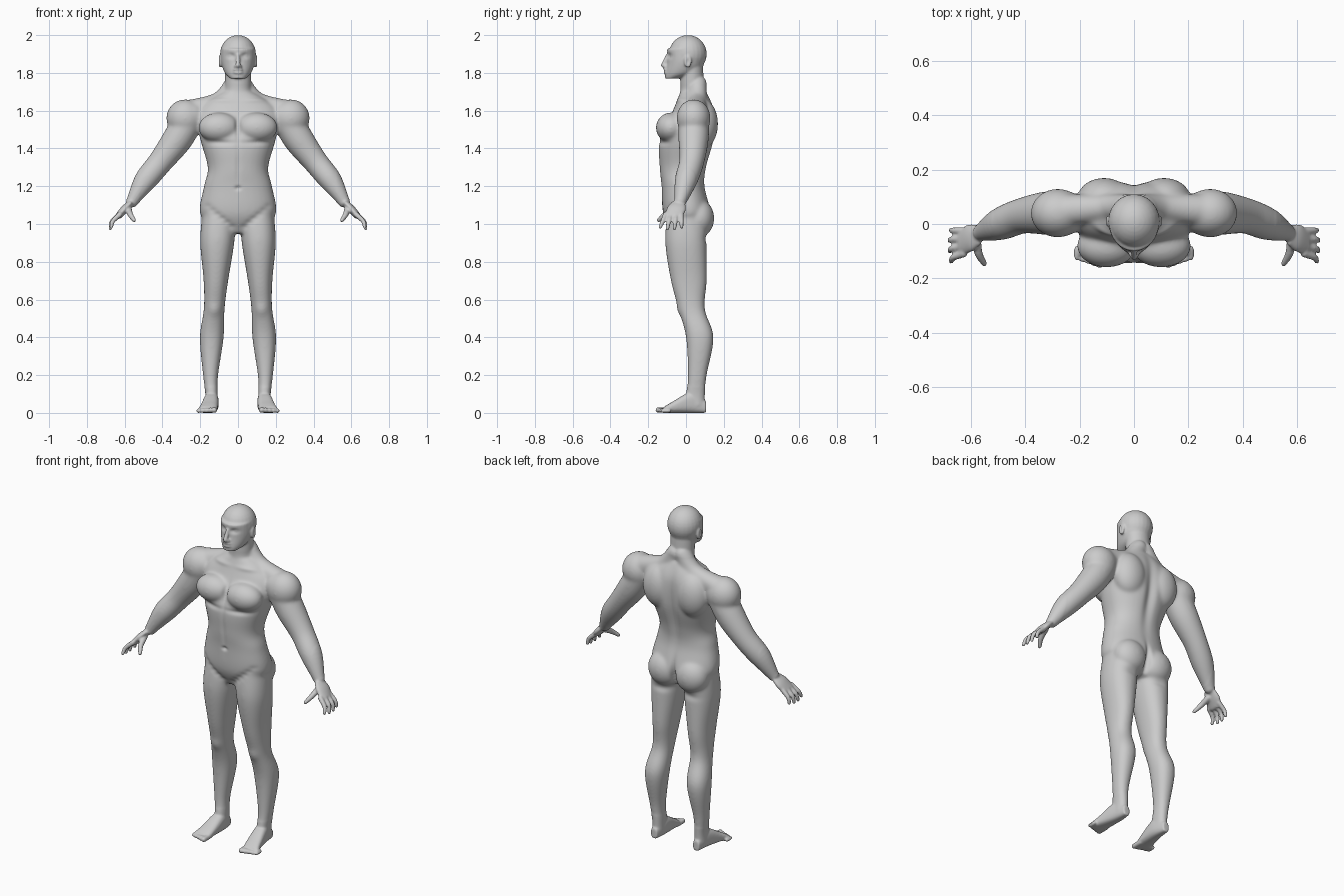
import bpy
import bmesh
from math import cos, sin, tau, exp, copysign
from mathutils import Vector, Matrix

default_cube = bpy.data.objects.get("Cube")
if default_cube:
    bpy.data.objects.remove(default_cube)

X, Y, Z = Matrix.Identity(3)
bm = bmesh.new()


def spline(rows, steps=6):
    """Smooth curve through rows of any length."""
    rows = [Vector(row) for row in rows]
    padded = [rows[0], *rows, rows[-1]]
    curve = []
    for before, start, end, after in zip(padded, padded[1:], padded[2:], padded[3:]):
        for step in range(steps):
            points = [start, start + (end - before) / 6, end - (after - start) / 6, end]
            while len(points) > 1:
                points = [p.lerp(q, step / steps) for p, q in zip(points, points[1:])]
            curve.append(points[0])
    return curve + [rows[-1]]


def section(center, side, up, power=1, sides=32):
    """Closed cross-section: an ellipse, squarer when power is below one."""
    def bend(value):
        return copysign(abs(value) ** power, value)
    angles = [tau * i / sides for i in range(sides)]
    return [center + side * bend(cos(a)) + up * bend(sin(a)) for a in angles]


def loft(sections):
    """Skin a row of cross-sections and cap both ends."""
    rings = [[bm.verts.new(point) for point in points] for points in sections]
    for low, high in zip(rings, rings[1:]):
        for i in range(len(low)):
            j = (i + 1) % len(low)
            bm.faces.new((low[i], low[j], high[j], high[i]))
    bm.faces.new(rings[0])
    bm.faces.new(rings[-1])


def ring(height, half_width, front, back, middle=0):
    return height, half_width, front, back, middle


def stack(*rings, power=.9):
    """Skin a column of horizontal rings."""
    loft([section(Vector((middle, (front + back) / 2, height)), X * half_width,
                  Y * (back - front) / 2, power)
          for height, half_width, front, back, middle in spline(rings)])


def blob(center, size):
    matrix = Matrix.Translation(center) @ Matrix.Diagonal((*size, 1))
    bmesh.ops.create_uvsphere(bm, u_segments=24, v_segments=16, radius=1, matrix=matrix)


def limb(*joints, flat=1):
    """Round-ended tube through joints of x, y, z and radius."""
    path = spline(joints)
    centers = [Vector(joint[:3]) for joint in path]
    sections = []
    for i, joint in enumerate(path):
        ahead = centers[min(i + 1, len(path) - 1)]
        along = (ahead - centers[max(i - 1, 0)]).normalized()
        guide = X if abs(along.y) > .9 else Y
        across = (guide - along * along.dot(guide)).normalized()
        radius = joint[3]
        sections.append(section(centers[i], along.cross(across) * radius,
                                across * radius * flat))
    loft(sections)
    for center, joint in ((centers[0], path[0]), (centers[-1], path[-1])):
        blob(center, Vector((1, flat, 1)) * joint[3])


# Torso, from crotch to the base of the neck
stack(ring(height=.95, half_width=.1, front=-.07, back=.08),
      ring(height=1.05, half_width=.2, front=-.12, back=.13),
      ring(height=1.2, half_width=.18, front=-.13, back=.1),
      ring(height=1.3, half_width=.16, front=-.14, back=.11),
      ring(height=1.45, half_width=.2, front=-.14, back=.15),
      ring(height=1.6, half_width=.22, front=-.07, back=.15),
      ring(height=1.7, half_width=.08, front=-.03, back=.11))

# Main muscles: chest, shoulder blade, buttock, shoulder, neck to shoulder
blob(center=(.1, -.08, 1.51), size=(.11, .08, .08))
blob(center=(.11, .09, 1.53), size=(.1, .08, .13))
blob(center=(.09, .07, 1.03), size=(.1, .08, .1))
blob(center=(.28, .04, 1.56), size=(.1, .09, .1))
limb((.02, .06, 1.74, .05), (.1, .06, 1.65, .05), (.24, .05, 1.6, .06))

# Neck
stack(ring(height=1.6, half_width=.09, front=-.03, back=.13),
      ring(height=1.7, half_width=.07, front=-.03, back=.1),
      ring(height=1.84, half_width=.07, front=-.03, back=.09), power=1)

# Head: skull, face, nose, lips and ears
blob(center=(0, .01, 1.9), size=(.095, .1, .1))
stack(ring(height=1.77, half_width=.04, front=-.11, back=-.04),
      ring(height=1.8, half_width=.07, front=-.11, back=.06),
      ring(height=1.86, half_width=.09, front=-.1, back=.1),
      ring(height=1.93, half_width=.09, front=-.1, back=.1), power=1)
limb((0, -.1, 1.89, .01), (0, -.12, 1.84, .013))
blob(center=(.012, -.11, 1.835), size=(.01, .01, .01))
for lip_height in (1.802, 1.815):
    blob(center=(0, -.106, lip_height), size=(.027, .014, .007))
blob(center=(.096, .01, 1.86), size=(.01, .02, .034))

# Arm and palm
limb((.25, .04, 1.57, .08), (.32, .04, 1.45, .08), (.41, .03, 1.33, .066),
     (.49, 0, 1.23, .06), (.56, -.03, 1.12, .032))
limb((.57, -.04, 1.11, .015), (.6, -.05, 1.08, .02), (.63, -.07, 1.045, .018), flat=2.5)

# Fingers fan out from the palm, the outer ones shorter
for finger in range(4):
    fan = finger - 1.5
    reach = 1 - fan * fan / 20
    base, tip = .028 * fan - .067, .038 * fan - .08
    limb((.625, base, 1.05, .014),
         (.627 + .04 * reach, (base + tip) / 2, 1.015, .012),
         (.627 + .05 * reach, tip, 1.05 - .075 * reach, .01))

# Thumb
limb((.58, -.06, 1.08, .018), (.57, -.11, 1.05, .015), (.55, -.145, 1.02, .011))

# Leg
stack(ring(height=1.05, half_width=.09, front=-.1, back=.11, middle=.1),
      ring(height=.9, half_width=.09, front=-.11, back=.11, middle=.11),
      ring(height=.7, half_width=.065, front=-.08, back=.11, middle=.117),
      ring(height=.55, half_width=.055, front=-.04, back=.1, middle=.126),
      ring(height=.4, half_width=.063, front=0, back=.146, middle=.139),
      ring(height=.2, half_width=.04, front=.01, back=.11, middle=.145),
      ring(height=.1, half_width=.033, front=0, back=.1, middle=.14),
      ring(height=.04, half_width=.033, front=-.01, back=.1, middle=.14))

# Foot, heel to ball, with a flat sole
foot = spline([(.107, .14, .02, .06), (.03, .14, .037, .11),
               (-.07, .153, .046, .06), (-.115, .163, .05, .033)])
loft([section(Vector((middle, y, height / 2)), X * half_width, Z * height / 2, power=.75)
      for y, middle, half_width, height in foot])

# Toes shrink towards the outside
for toe in range(5):
    toe_x, radius = .125 + .021 * toe, .015 - .001 * toe
    limb((toe_x, -.09, radius, radius), (toe_x, .006 * toe - .147, radius, radius))

# Mirror the parts and fuse them into one skin
bmesh.ops.recalc_face_normals(bm, faces=bm.faces)
mesh = bpy.data.meshes.new("body")
bm.to_mesh(mesh)
bm.free()
body = bpy.data.objects.new("body", mesh)
bpy.context.collection.objects.link(body)
mirror = body.modifiers.new("mirror", 'MIRROR')
mirror.use_mirror_merge = False
fuse = body.modifiers.new("fuse", 'REMESH')
fuse.mode = 'VOXEL'
fuse.voxel_size = .0055
graph = bpy.context.evaluated_depsgraph_get()
skin = bpy.data.meshes.new_from_object(body.evaluated_get(graph))
body.modifiers.clear()
body.data = skin
bm = bmesh.new()
bm.from_mesh(skin)


def relax(verts, times):
    for _ in range(times):
        bmesh.ops.smooth_vert(bm, verts=verts, factor=.5, use_axis_x=True,
                              use_axis_y=True, use_axis_z=True)


def sculpt(at, spread, push):
    """Push the skin along its normals around a point, on both sides."""
    for vert in bm.verts:
        place = Vector((abs(vert.co.x), vert.co.y, vert.co.z)) - Vector(at)
        falloff = sum((offset / width) ** 2 for offset, width in zip(place, spread))
        if falloff < 6:
            vert.co += vert.normal * push * exp(-falloff)


# Blend the muscles; keep hands, feet and face crisp
relax([vert for vert in bm.verts
       if .14 < vert.co.z < 1.74 and abs(vert.co.x) < .52], times=18)
relax(bm.verts[:], times=2)
bm.normal_update()

# Spine, breastbone, belly line, chest edge, navel and collarbone
sculpt(at=(0, .15, 1.42), spread=(.03, .08, .2), push=-.018)
sculpt(at=(0, -.14, 1.51), spread=(.013, .06, .08), push=-.009)
sculpt(at=(0, -.14, 1.3), spread=(.012, .05, .1), push=-.005)
sculpt(at=(.1, -.14, 1.43), spread=(.08, .05, .013), push=-.008)
sculpt(at=(0, -.13, 1.19), spread=(.015, .04, .01), push=-.01)
sculpt(at=(.11, -.05, 1.655), spread=(.07, .05, .012), push=.007)

# Buttock cleft and fold, kneecap
sculpt(at=(0, .13, 1.02), spread=(.014, .07, .08), push=-.024)
sculpt(at=(.09, .13, .92), spread=(.06, .05, .02), push=-.009)
sculpt(at=(.125, -.04, .545), spread=(.03, .03, .035), push=.007)

# Groin crease
for step in range(6):
    sculpt(at=(.035 + .026 * step, -.12, .985 + .022 * step),
           spread=(.022, .05, .014), push=-.005)

# Eye socket, eye, mouth and ear hollow
sculpt(at=(.037, -.09, 1.89), spread=(.02, .04, .012), push=-.013)
sculpt(at=(.037, -.08, 1.89), spread=(.013, .04, .007), push=.006)
sculpt(at=(0, -.115, 1.808), spread=(.024, .03, .005), push=-.004)
sculpt(at=(.106, .01, 1.86), spread=(.01, .01, .02), push=-.008)
relax(bm.verts[:], times=1)
bm.to_mesh(skin)
bm.free()

# Single skin colour
grey = bpy.data.materials.new("light grey")
grey.use_nodes = True
grey.diffuse_color = (.6, .6, .6, 1)
shader = grey.node_tree.nodes["Principled BSDF"]
shader.inputs["Base Color"].default_value = grey.diffuse_color
skin.materials.clear()
skin.materials.append(grey)
skin.polygons.foreach_set("use_smooth", [True] * len(skin.polygons))
skin.update()
